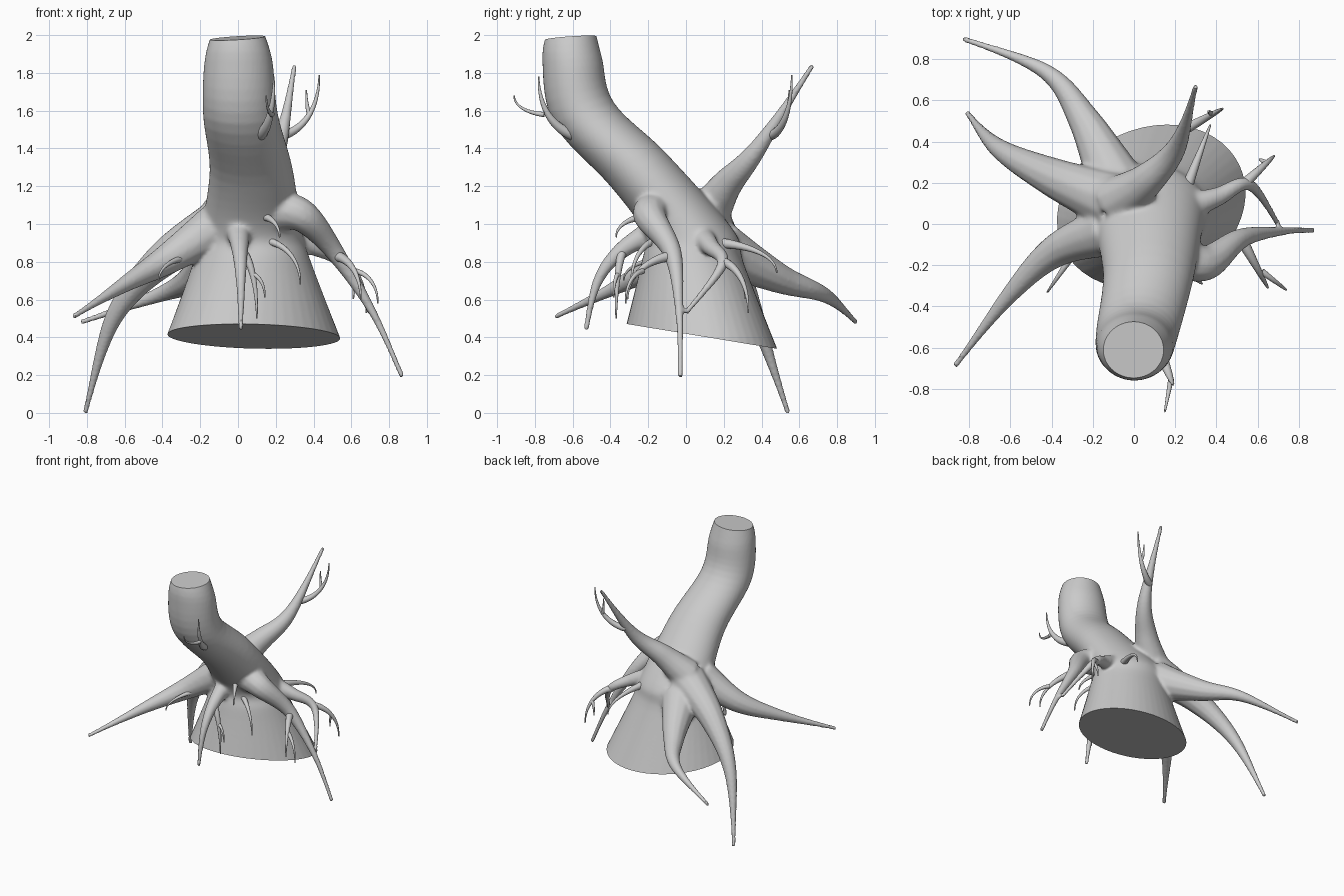
import bpy, bmesh, math
from mathutils import Vector, Matrix

if "Cube" in bpy.data.objects:
    bpy.data.objects.remove(bpy.data.objects["Cube"])


def activate(ob):
    bpy.ops.object.select_all(action='DESELECT')
    ob.select_set(True)
    bpy.context.view_layer.objects.active = ob


def spline(keys, steps):
    """Smooth curve through key tuples of any length (Catmull-Rom)."""
    out, n = [], len(keys) - 1
    for i in range(n):
        k = [keys[max(0, min(n, i + j))] for j in (-1, 0, 1, 2)]
        for s in range(steps):
            t = s / steps
            out.append([0.5 * (2 * b + (c - a) * t + (2 * a - 5 * b + 4 * c - d) * t * t
                               + (3 * b - a - 3 * c + d) * t ** 3) for a, b, c, d in zip(*k)])
    return out + [list(keys[-1])]


def branch(name, path, r0, r1, power):
    """Round branch along a path, tapering from r0 to r1 by length."""
    pts = [Vector(p) for p in path]
    run = [0]
    for a, b in zip(pts, pts[1:]):
        run.append(run[-1] + (b - a).length)
    cu = bpy.data.curves.new(name, 'CURVE')
    cu.dimensions, cu.bevel_depth, cu.bevel_resolution, cu.use_fill_caps = '3D', 1.0, 4, True
    sp = cu.splines.new('POLY')
    sp.points.add(len(pts) - 1)
    for cp, p, l in zip(sp.points, pts, run):
        cp.co = (*p, 1)
        cp.radius = r1 + (r0 - r1) * (1 - l / run[-1]) ** power
    ob = bpy.data.objects.new(name, cu)
    bpy.context.collection.objects.link(ob)
    activate(ob)
    bpy.ops.object.convert(target='MESH')
    bpy.ops.object.shade_smooth()
    return bpy.context.object


# Leaning trunk: elliptical sections given by front (y, z), back (y, z), left x, right x
sections = [(-.33, .41, .51, .27, -.39, .56), (-.235, .80, .31, .78, -.24, .39),
            (-.22, .95, .25, .97, -.20, .34), (-.40, 1.20, -.10, 1.37, -.15, .29),
            (-.70, 1.53, -.38, 1.64, -.185, .21), (-.76, 1.87, -.445, 1.88, -.175, .18),
            (-.725, 2.05, -.49, 2.06, -.12, .12)]
bm = bmesh.new()
N, rings = 48, []
for fy, fz, by, bz, x0, x1 in spline(sections, 6):
    ring = []
    skew = .08 * max(0, min(1, (.85 - fz) / .4))   # the flared base leans to the back right
    for k in range(N):
        c, s = math.cos(2 * math.pi * k / N), math.sin(2 * math.pi * k / N)
        ring.append(bm.verts.new((((x0 + x1) + c * (x1 - x0)) / 2 + s * skew,
                                  ((fy + by) + s * (by - fy)) / 2,
                                  ((fz + bz) + s * (bz - fz)) / 2)))
    rings.append(ring)
for a, b in zip(rings, rings[1:]):
    for k in range(N):
        bm.faces.new((a[k], a[(k + 1) % N], b[(k + 1) % N], b[k]))
bm.faces.new(rings[0][::-1])
bm.faces.new(rings[-1])
me = bpy.data.meshes.new("trunk")
bm.to_mesh(me)
bm.free()
trunk = bpy.data.objects.new("trunk_and_roots", me)
bpy.context.collection.objects.link(trunk)

# Main roots: starting radius, taper, then the path
right_root = (.115, 2.2, (.20, -.14, 1.07), (.345, -.19, 1.04), (.52, -.07, .84), (.72, -.035, .52), (.87, -.03, .19))
right_back_root = (.08, 1.9, (.20, .06, .95), (.40, .13, .88), (.56, .19, .78), (.70, 0, .53))
upright_branch = (.125, 1.7, (-.09, .11, 1.04), (.06, .21, 1.20), (.21, .38, 1.40), (.30, .67, 1.84))
back_root = (.15, 1.8, (-.08, .18, .87), (-.24, .50, .71), (-.43, .74, .62), (-.83, .90, .48))
back_left_root = (.15, 1.55, (-.08, .10, 1.0), (-.40, .23, .81), (-.66, .37, .50), (-.81, .54, .0))
front_left_root = (.13, 1.6, (-.12, -.03, .98), (-.38, -.13, .81), (-.60, -.34, .68), (-.87, -.69, .51))
front_root = (.08, 1.6, (0, -.10, 1.0), (.01, -.34, .86), (.015, -.47, .69), (.015, -.53, .44))
roots = [branch("root", spline(r[2:], 10), r[0], .014, r[1]) for r in
         (right_root, right_back_root, upright_branch, back_root, back_left_root,
          front_left_root, front_root)]

# Fuse trunk and roots, smoothing the junctions most
activate(trunk)
for r in roots:
    r.select_set(True)
bpy.ops.object.join()
rm = trunk.modifiers.new("fuse", 'REMESH')
rm.mode, rm.voxel_size, rm.use_smooth_shade = 'VOXEL', .0105, True
bpy.ops.object.modifier_apply(modifier="fuse")
vg = trunk.vertex_groups.new(name="junction")
core = Vector((.03, .03, .97))
for v in trunk.data.vertices:
    vg.add([v.index], max(.12, min(1, 1.9 - 3.4 * (v.co - core).length)), 'REPLACE')
sm = trunk.modifiers.new("soften", 'SMOOTH')
sm.factor, sm.iterations, sm.vertex_group = .5, 24, "junction"
bpy.ops.object.modifier_apply(modifier="soften")


# Clean saw cuts at the base and the top
def cut(point, normal, size):
    n = Vector(normal).normalized()
    bpy.ops.mesh.primitive_cube_add(size=1)
    c = bpy.context.object
    c.name, c.hide_render = "cutter", True
    c.scale = size
    c.rotation_euler = n.to_track_quat('Z', 'Y').to_euler()
    c.location = Vector(point) + n * size[2] / 2
    activate(trunk)
    b = trunk.modifiers.new("cut", 'BOOLEAN')
    b.operation, b.object, b.solver = 'DIFFERENCE', c, 'EXACT'
    bpy.ops.object.modifier_apply(modifier="cut")
    bpy.data.objects.remove(c)


cut((.09, .085, .405), (0, -.165, -1), (1.1, 1.1, .3))
cut((0, -.61, 1.985), (-.06, -.07, 1), (.6, .6, .3))
activate(trunk)
bpy.ops.object.shade_smooth_by_angle(angle=math.radians(45))


# Fine twigs grow outwards first, then turn up or down, with one short side shoot
def twig(name, start, end, r0, side=0):
    a, d = Vector(start), Vector(end) - Vector(start)
    path = []
    for i in range(17):
        f = i / 16
        h = 1 - (1 - f) ** 2
        path.append(a + Vector((d.x * h, d.y * h, d.z * f ** 1.5)))
    branch(name, path, r0, .004, 1.2)
    if side:
        turn = Matrix.Rotation(.6 * side, 3, Vector((0, 1, 1)))
        mid = path[8]
        twig(name + "_shoot", mid, mid + turn @ (a + d - mid) * .6, r0 * .5)


twig("right_root_twig", (.52, -.07, .83), (.65, -.31, .60), .03)
twig("right_root_fork", (.62, -.23, .75), (.74, -.32, .58), .016)
twig("right_back_twig", (.53, .19, .80), (.68, .33, .53), .027, 1)
twig("right_back_fork", (.25, .16, .90), (.37, .48, .74), .03)
twig("front_root_twig", (.01, -.33, .86), (.10, -.37, .50), .026, -1)
twig("front_trunk_twig", (.15, -.16, .91), (.33, -.29, .68), .022)
twig("knob_twig", (.13, -.21, 1.04), (.22, -.37, .93), .025)
twig("front_left_twig", (-.27, -.11, .82), (-.42, -.33, .70), .022)
twig("trunk_twig", (.11, -.58, 1.47), (.19, -.78, 1.78), .034)
twig("trunk_twig_fork", (.18, -.75, 1.58), (.15, -.91, 1.68), .014)
twig("upper_branch_twig", (.23, .45, 1.47), (.43, .56, 1.79), .027, -1)
